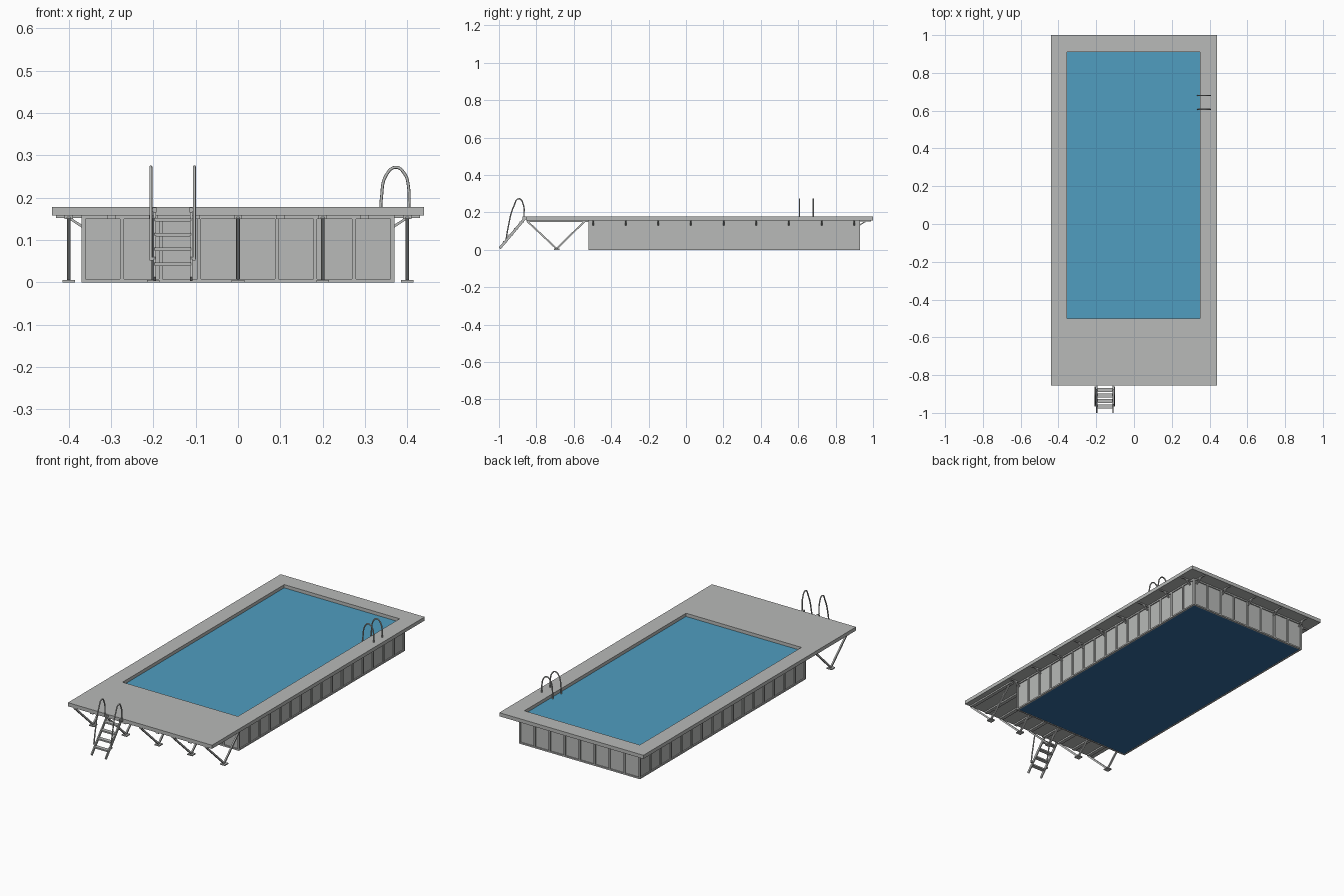
import bpy
import bmesh
from mathutils import Vector, Matrix

cube = bpy.data.objects.get("Cube")
if cube:
    bpy.data.objects.remove(cube, do_unlink=True)


def material(name, colour):
    m = bpy.data.materials.new(name)
    m.use_nodes = True
    m.diffuse_color = (*colour, 1)
    m.node_tree.nodes["Principled BSDF"].inputs["Base Color"].default_value = (*colour, 1)
    return m


GREY = material("light grey", (0.48, 0.49, 0.48))
WATER = material("water blue", (0.08, 0.34, 0.53))
LINER = material("deep blue", (0.034, 0.143, 0.34))


def add_object(name, bm, mat):
    bmesh.ops.recalc_face_normals(bm, faces=bm.faces)
    mesh = bpy.data.meshes.new(name)
    bm.to_mesh(mesh)
    bm.free()
    mesh.materials.append(mat)
    obj = bpy.data.objects.new(name, mesh)
    bpy.context.collection.objects.link(obj)
    return obj


def box(bm, x0, x1, y0, y1, z0, z1):
    centre = Vector((x0 + x1, y0 + y1, z0 + z1)) / 2
    size = Matrix.Diagonal((x1 - x0, y1 - y0, z1 - z0, 1))
    bmesh.ops.create_cube(bm, size=1, matrix=Matrix.Translation(centre) @ size)


def bar(bm, a, b, width, depth):
    """Rectangular bar running from a to b."""
    a, b = Vector(a), Vector(b)
    d = b - a
    side = Vector((1, 0, 0)) if abs(d.x) < 0.001 else Vector((0, 1, 0))
    other = d.normalized().cross(side)
    rot = Matrix((side, other, d.normalized())).transposed().to_4x4()
    size = Matrix.Diagonal((width, depth, d.length, 1))
    bmesh.ops.create_cube(bm, size=1, matrix=Matrix.Translation((a + b) / 2) @ rot @ size)


def ring(bm, outer, inner, z0, z1):
    """Rectangular frame; outer and inner are x0, x1, y0, y1."""
    loops = []
    for (x0, x1, y0, y1), z in ((outer, z0), (outer, z1), (inner, z1), (inner, z0)):
        loops.append([bm.verts.new((x, y, z)) for x, y in
                      ((x0, y0), (x1, y0), (x1, y1), (x0, y1))])
    for i in range(4):
        p, q = loops[i], loops[(i + 1) % 4]
        for j in range(4):
            k = (j + 1) % 4
            bm.faces.new((p[j], p[k], q[k], q[j]))


def tube(name, points, radius):
    curve = bpy.data.curves.new(name, "CURVE")
    curve.dimensions = "3D"
    curve.bevel_depth = radius
    curve.bevel_resolution = 2
    curve.resolution_u = 6
    curve.use_fill_caps = True
    s = curve.splines.new("BEZIER")
    s.bezier_points.add(len(points) - 1)
    for bp, co in zip(s.bezier_points, points):
        bp.co = co
        bp.handle_left_type = bp.handle_right_type = "AUTO"
    temp = bpy.data.objects.new(name, curve)
    bpy.context.collection.objects.link(temp)
    bpy.context.view_layer.update()
    mesh = bpy.data.meshes.new_from_object(temp.evaluated_get(bpy.context.evaluated_depsgraph_get()))
    bpy.data.objects.remove(temp, do_unlink=True)
    mesh.materials.clear()
    mesh.materials.append(GREY)
    mesh.shade_smooth()
    obj = bpy.data.objects.new(name, mesh)
    bpy.context.collection.objects.link(obj)


W, Y0, Y1 = 0.37, -0.52, 0.93        # outer faces of the basin
DECK, TOP = 0.158, 0.178             # underside and top of the deck
OPENING = (-0.355, 0.35, -0.50, 0.91)

# Deck with the pool opening
bm = bmesh.new()
ring(bm, (-0.44, 0.44, -0.855, 1.0), OPENING, DECK, TOP)
add_object("deck", bm, GREY)

# Recessed wall panels
bm = bmesh.new()
ring(bm, (-W + 0.006, W - 0.006, Y0 + 0.006, Y1 - 0.006), OPENING, 0.002, DECK)
add_object("wall_panels", bm, GREY)

# Frame around the panels: rails and evenly spaced ribs
bm = bmesh.new()
inside = (-W + 0.01, W - 0.01, Y0 + 0.01, Y1 - 0.01)
for z0, z1 in ((0, 0.008), (0.15, DECK)):
    ring(bm, (-W, W, Y0, Y1), inside, z0, z1)
R = 0.0045
for i in range(9):
    x = -W + R + i * (2 * W - 2 * R) / 8
    for y in (Y0, Y1 - 0.01):
        box(bm, x - R, x + R, y, y + 0.01, 0.004, 0.154)
for i in range(17):
    y = Y0 + R + i * (Y1 - Y0 - 2 * R) / 16
    for x in (-W, W - 0.01):
        box(bm, x, x + 0.01, y - R, y + R, 0.004, 0.154)
add_object("wall_frame", bm, GREY)

# Basin floor and water
bm = bmesh.new()
box(bm, *inside, 0.001, 0.007)
add_object("basin_floor", bm, LINER)
bm = bmesh.new()
box(bm, *OPENING, 0.15, 0.16)
add_object("water", bm, WATER)

# Brackets carrying the overhanging deck edge
bm = bmesh.new()
for i in range(9):
    y = -0.497 + i * 0.1745
    for s in (-1, 1):
        bar(bm, (s * (W - 0.002), y, 0.132), (s * 0.405, y, 0.156), 0.008, 0.006)
        bar(bm, (s * W, y, 0.155), (s * 0.43, y, 0.155), 0.008, 0.006)
for i in range(5):
    x = -0.35 + i * 0.175
    bar(bm, (x, Y1 - 0.002, 0.132), (x, 0.967, 0.156), 0.008, 0.006)
    bar(bm, (x, Y1, 0.155), (x, 0.99, 0.155), 0.008, 0.006)
add_object("deck_brackets", bm, GREY)

# Joists below the front platform
bm = bmesh.new()
for i in range(9):
    x = -0.4 + i * 0.1
    box(bm, x - 0.01, x + 0.01, -0.85, Y0, 0.15, DECK)
add_object("platform_joists", bm, GREY)

# V-shaped legs with foot plates
bm = bmesh.new()
for i in range(5):
    x = -0.4 + i * 0.2
    for y in (-0.85, -0.54):
        bar(bm, (x, -0.692, 0.006), (x, y, 0.154), 0.008, 0.009)
    box(bm, x - 0.015, x + 0.015, -0.707, -0.677, 0, 0.006)
add_object("platform_legs", bm, GREY)

# Entry ladder: sloping stringers, treads and handrail clamps
bm = bmesh.new()
for x in (-0.197, -0.111):
    bar(bm, (x, -0.996, 0.008), (x, -0.858, 0.172), 0.006, 0.014)
    box(bm, x - 0.004, x + 0.004, -0.875, -0.85, 0.165, 0.177)
for i in range(4):
    z = 0.043 + i * 0.035
    y = -0.967 + i * 0.0295
    box(bm, -0.197, -0.111, y - 0.011, y + 0.011, z - 0.004, z + 0.004)
for x in (-0.202, -0.107):
    box(bm, x - 0.007, x + 0.007, -0.965, -0.952, 0.052, 0.06)
    box(bm, x - 0.007, x + 0.007, -0.872, -0.86, 0.168, 0.176)
add_object("ladder", bm, GREY)

# Ladder handrails
RAIL = [(-0.962, 0.055), (-0.95, 0.125), (-0.92, 0.235), (-0.893, 0.273),
        (-0.871, 0.245), (-0.866, 0.172)]
for side, x in (("right", -0.206), ("left", -0.103)):
    tube("ladder_handrail_" + side, [(x, y, z) for y, z in RAIL], 0.0035)

# Arched grab rails on the pool edge
ARCH = [(0.337, 0.16), (0.339, 0.2), (0.35, 0.253), (0.373, 0.272),
        (0.394, 0.256), (0.403, 0.225), (0.404, 0.176)]
for side, y in (("front", 0.607), ("back", 0.68)):
    tube("grab_rail_" + side, [(x, y, z) for x, z in ARCH], 0.0035)
